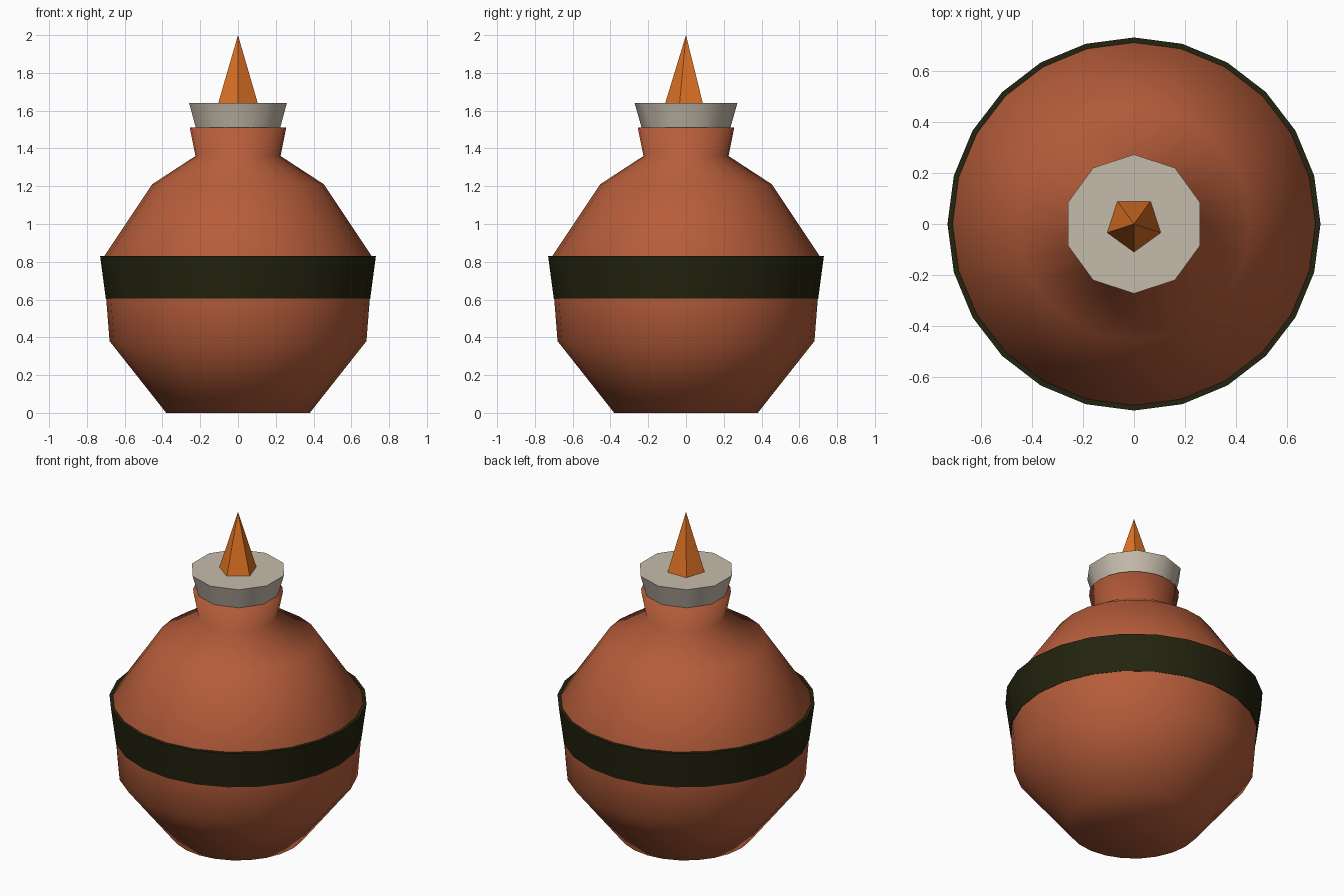
import bpy
import bmesh
from math import cos, sin, pi, radians

cube = bpy.data.objects.get("Cube")
if cube:
    bpy.data.objects.remove(cube, do_unlink=True)


def material(name, rgb):
    mat = bpy.data.materials.new(name)
    mat.use_nodes = True
    mat.diffuse_color = (*rgb, 1)
    bsdf = mat.node_tree.nodes["Principled BSDF"]
    bsdf.inputs["Base Color"].default_value = (*rgb, 1)
    bsdf.inputs["Roughness"].default_value = 0.8
    return mat


def lathe(name, profile, sides, mat, start=0.0, closed=False, smooth=None):
    """Turn a (radius, height) profile round z; cap the ends unless it is a closed loop."""
    bm = bmesh.new()
    rings = []
    for r, z in profile:
        if r == 0:
            rings.append([bm.verts.new((0, 0, z))] * sides)
        else:
            angles = [start + 2 * pi * i / sides for i in range(sides)]
            rings.append([bm.verts.new((r * cos(a), r * sin(a), z)) for a in angles])
    pairs = list(zip(rings, rings[1:]))
    if closed:
        pairs.append((rings[-1], rings[0]))
    for low, high in pairs:
        for i in range(sides):
            j = (i + 1) % sides
            corners = [low[i], low[j], high[j], high[i]]
            bm.faces.new(list(dict.fromkeys(corners)))
    if not closed:
        for ring in (rings[0], rings[-1]):
            if ring[0] is not ring[1]:
                bm.faces.new(ring)
    bmesh.ops.recalc_face_normals(bm, faces=bm.faces[:])
    mesh = bpy.data.meshes.new(name)
    bm.to_mesh(mesh)
    bm.free()
    mesh.materials.append(mat)
    obj = bpy.data.objects.new(name, mesh)
    bpy.context.collection.objects.link(obj)
    if smooth is not None:
        bpy.ops.object.select_all(action="DESELECT")
        obj.select_set(True)
        bpy.context.view_layer.objects.active = obj
        bpy.ops.object.shade_smooth_by_angle(angle=radians(smooth))
    return obj


clay = material("terracotta", (0.47, 0.11, 0.043))
dark = material("dark olive", (0.017, 0.017, 0.005))
cork = material("pale cork", (0.56, 0.50, 0.41))
fire = material("flame orange", (0.74, 0.17, 0.018))

# Round clay pot with a flared neck, soft all over
lathe("pot_body",
      [(0.38, 0), (0.68, 0.38), (0.715, 0.82), (0.455, 1.21), (0.225, 1.36), (0.255, 1.51)],
      24, clay, smooth=180)

# Dark band hugging the widest part
lathe("pot_band",
      [(0.70, 0.605), (0.73, 0.83), (0.71, 0.83), (0.69, 0.605)],
      24, dark, closed=True, smooth=40)

# Tapered stopper in the neck
lathe("stopper", [(0.232, 1.50), (0.272, 1.64)], 10, cork, start=pi / 2, smooth=40)

# Faceted flame spike
lathe("flame", [(0.11, 1.64), (0, 2.0)], 5, fire, start=-pi / 2)
